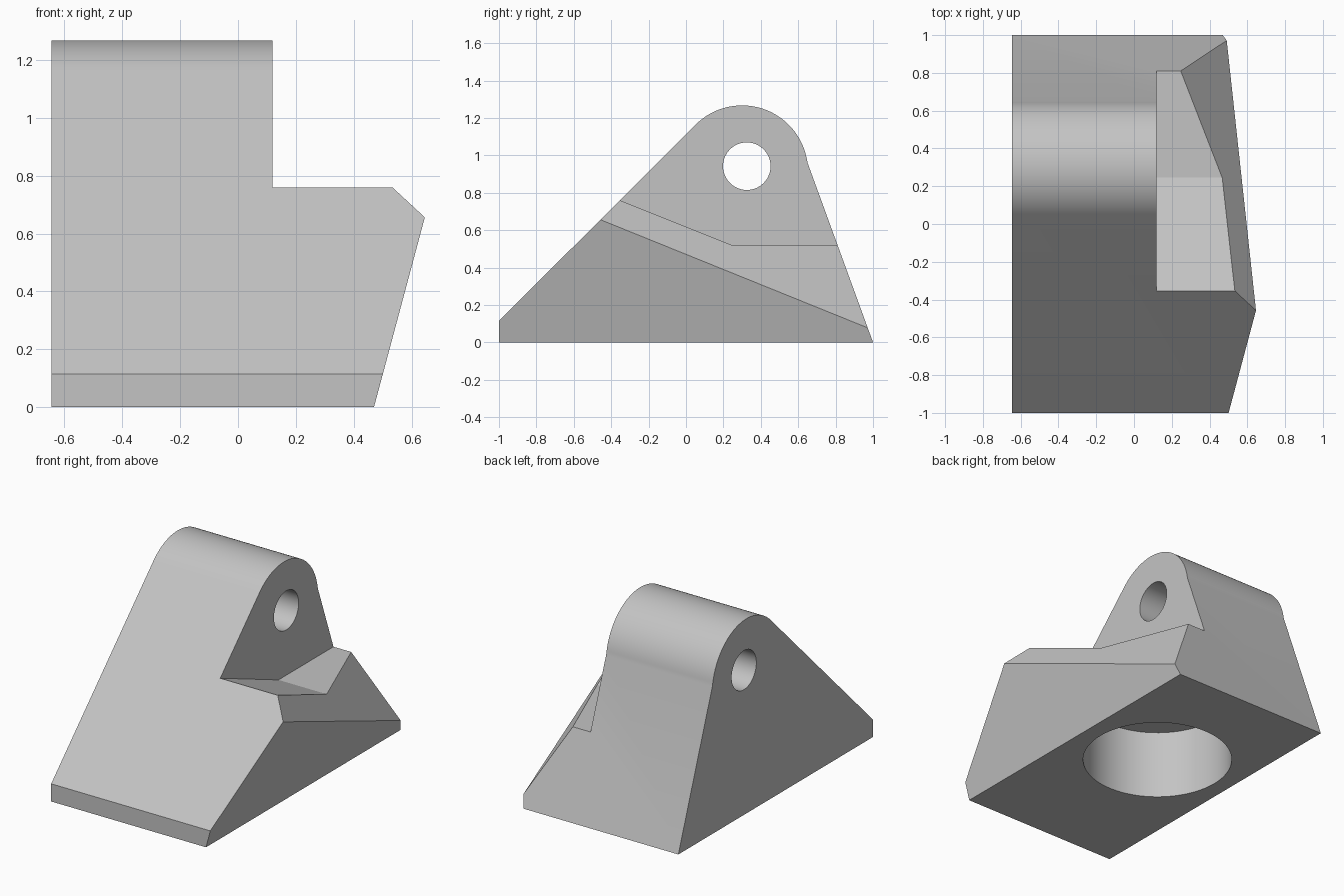
import bpy, bmesh, math
from mathutils import Vector

cube = bpy.data.objects.get("Cube")
if cube:
    bpy.data.objects.remove(cube, do_unlink=True)

LEFT, STEP, FAR = -0.645, 0.12, 0.8
SLOPE = 1.115          # front slope is z = y + SLOPE

grey = bpy.data.materials.new("plain grey")
grey.use_nodes = True
grey.diffuse_color = (0.55, 0.55, 0.55, 1)
grey.node_tree.nodes["Principled BSDF"].inputs["Base Color"].default_value = grey.diffuse_color


def prism(name, outline, x0, x1, cut=None):
    """Extrude a (y, z) outline along x; cut = (point, normal), drops the normal's side."""
    bm = bmesh.new()
    face = bm.faces.new([bm.verts.new((x0, y, z)) for y, z in outline])
    new = bmesh.ops.extrude_face_region(bm, geom=[face])["geom"]
    bmesh.ops.translate(bm, vec=(x1 - x0, 0, 0),
                        verts=[v for v in new if isinstance(v, bmesh.types.BMVert)])
    if cut:
        geom = bm.verts[:] + bm.edges[:] + bm.faces[:]
        bmesh.ops.bisect_plane(bm, geom=geom, plane_co=cut[0], plane_no=cut[1], clear_outer=True)
        bmesh.ops.holes_fill(bm, edges=[e for e in bm.edges if e.is_boundary], sides=0)
    bmesh.ops.recalc_face_normals(bm, faces=bm.faces[:])
    mesh = bpy.data.meshes.new(name)
    bm.to_mesh(mesh)
    bm.free()
    mesh.materials.append(grey)
    obj = bpy.data.objects.new(name, mesh)
    bpy.context.collection.objects.link(obj)
    return obj


def cylinder(name, radius, depth, location, rotation=(0, 0, 0)):
    bpy.ops.mesh.primitive_cylinder_add(vertices=96, radius=radius, depth=depth,
                                        location=location, rotation=rotation)
    obj = bpy.context.object
    obj.name = name
    obj.data.materials.append(grey)
    return obj


# Wedge body with a rounded crest and a leaning side
cy, cz, r = 0.30, 0.915, 0.352
outline = [(1, 0), (0.65, 0.96)]
for i in range(1, 41):
    a = math.radians(8 + (135 - 8) * i / 40)
    outline.append((cy + r * math.cos(a), cz + r * math.sin(a)))
outline += [(-1, SLOPE - 1), (-1, 0)]
lean = math.radians(15)
body = prism("bracket_body", outline, LEFT, FAR,
             cut=((0.47, 0, 0), (math.cos(lean), 0, -math.sin(lean))))

# Step beside the lug, with a sloped then level floor
step = prism("step_cutter", [(-0.355, 0.76), (0.245, 0.52), (1.2, 0.52), (1.2, 1.6), (-0.355, 1.6)],
             STEP, 1)

# Slanted chamfer along the outer edge of the foot
corner, back, inner = Vector((0.64, -0.45, 0.66)), Vector((0.49, 0.97, 0.08)), Vector((0.53, -0.345, 0.76))
normal = (back - corner).cross(inner - corner)
chamfer = prism("chamfer_cutter", [(-1.2, -0.2), (1.2, -0.2), (1.2, 1.6), (-1.2, 1.6)],
                STEP + 0.03, 1, cut=(corner, -normal))

# Pin hole through the lug and blind bore in the base
pin = cylinder("pin_hole_cutter", 0.127, 3, (0, 0.325, 0.942), (0, math.pi / 2, 0))
bore = cylinder("base_bore_cutter", 0.452, 0.9, (-0.09, 0.114, 0))

bpy.ops.object.select_all(action='DESELECT')
body.select_set(True)
bpy.context.view_layer.objects.active = body
for cutter in (step, chamfer, pin, bore):
    cutter.hide_render = True
    mod = body.modifiers.new(cutter.name, 'BOOLEAN')
    mod.operation, mod.solver, mod.object = 'DIFFERENCE', 'EXACT', cutter
    bpy.ops.object.modifier_apply(modifier=mod.name)
    bpy.data.objects.remove(cutter, do_unlink=True)

bpy.ops.object.shade_smooth_by_angle(angle=math.radians(15))
